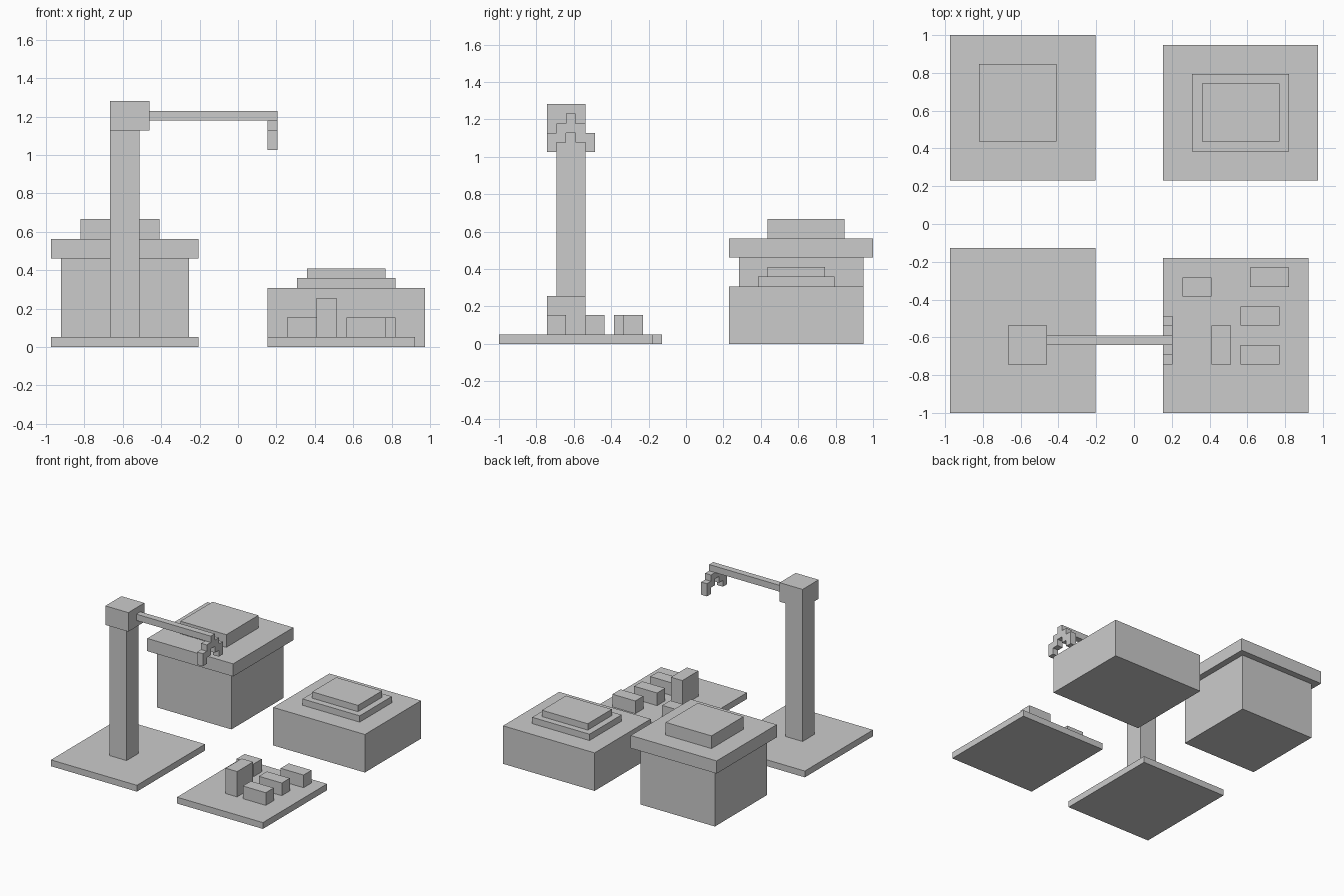
import bpy, bmesh

if "Cube" in bpy.data.objects:
    bpy.data.objects.remove(bpy.data.objects["Cube"])

U = 2 / 39                      # block size of the grid the model sits on
OX, OY = -19 * U, -1.0          # grid corner


def make(name, outline, place, lo, hi):
    """Closed prism: outline swept from lo to hi, place() maps (a, b, t) to grid x, y, z."""
    bm = bmesh.new()
    rings = [[bm.verts.new((OX + x * U, OY + y * U, z * U))
              for x, y, z in (place(a, b, t) for a, b in outline)] for t in (lo, hi)]
    bm.faces.new(rings[0])
    bm.faces.new(rings[1])
    n = len(outline)
    for i in range(n):
        j = (i + 1) % n
        bm.faces.new((rings[0][i], rings[0][j], rings[1][j], rings[1][i]))
    bmesh.ops.recalc_face_normals(bm, faces=bm.faces)
    mesh = bpy.data.meshes.new(name)
    bm.to_mesh(mesh)
    bm.free()
    bpy.context.collection.objects.link(bpy.data.objects.new(name, mesh))


def box(name, x0, x1, y0, y1, z0, z1):
    make(name, [(x0, y0), (x1, y0), (x1, y1), (x0, y1)],
         lambda a, b, t: (a, b, t), z0, z1)


# Tall block with overhanging lid
box("tall_block_body", 1, 14, 25, 38, 0, 9)
box("tall_block_lid", 0, 15, 24, 39, 9, 11)
box("tall_block_top", 3, 11, 28, 36, 11, 13)

# Low block with two steps
box("low_block_body", 22, 38, 24, 38, 0, 6)
box("low_block_step", 25, 35, 27, 35, 6, 7)
box("low_block_top", 26, 34, 28, 34, 7, 8)

# Crane: base, post, head, arm
box("crane_base", 0, 15, 0, 17, 0, 1)
box("crane_post", 6, 9, 6, 9, 1, 22)
box("crane_head", 6, 10, 5, 9, 22, 25)
box("crane_arm", 10, 22, 7, 8, 23, 24)

# Stepped claw at the end of the arm, mirrored about its centre line
half = [(5, 20), (5, 22), (6, 22), (6, 23), (7, 23), (7, 24)]
inner = [(7, 22), (7, 21), (6, 21), (6, 20)]
flip = lambda pts: [(15 - a, b) for a, b in reversed(pts)]
make("crane_claw", half + flip(half) + flip(inner) + inner,
     lambda a, b, t: (t, a, b), 22, 23)

# Tray with loose blocks
box("tray", 22, 37, 0, 16, 0, 1)
blocks = [(24, 27, 12, 14, 3), (31, 35, 13, 15, 3), (30, 34, 9, 11, 3),
          (30, 34, 5, 7, 3), (27, 29, 5, 9, 5)]
for i, (x0, x1, y0, y1, top) in enumerate(blocks, 1):
    box(f"tray_block_{i}", x0, x1, y0, y1, 1, top)
